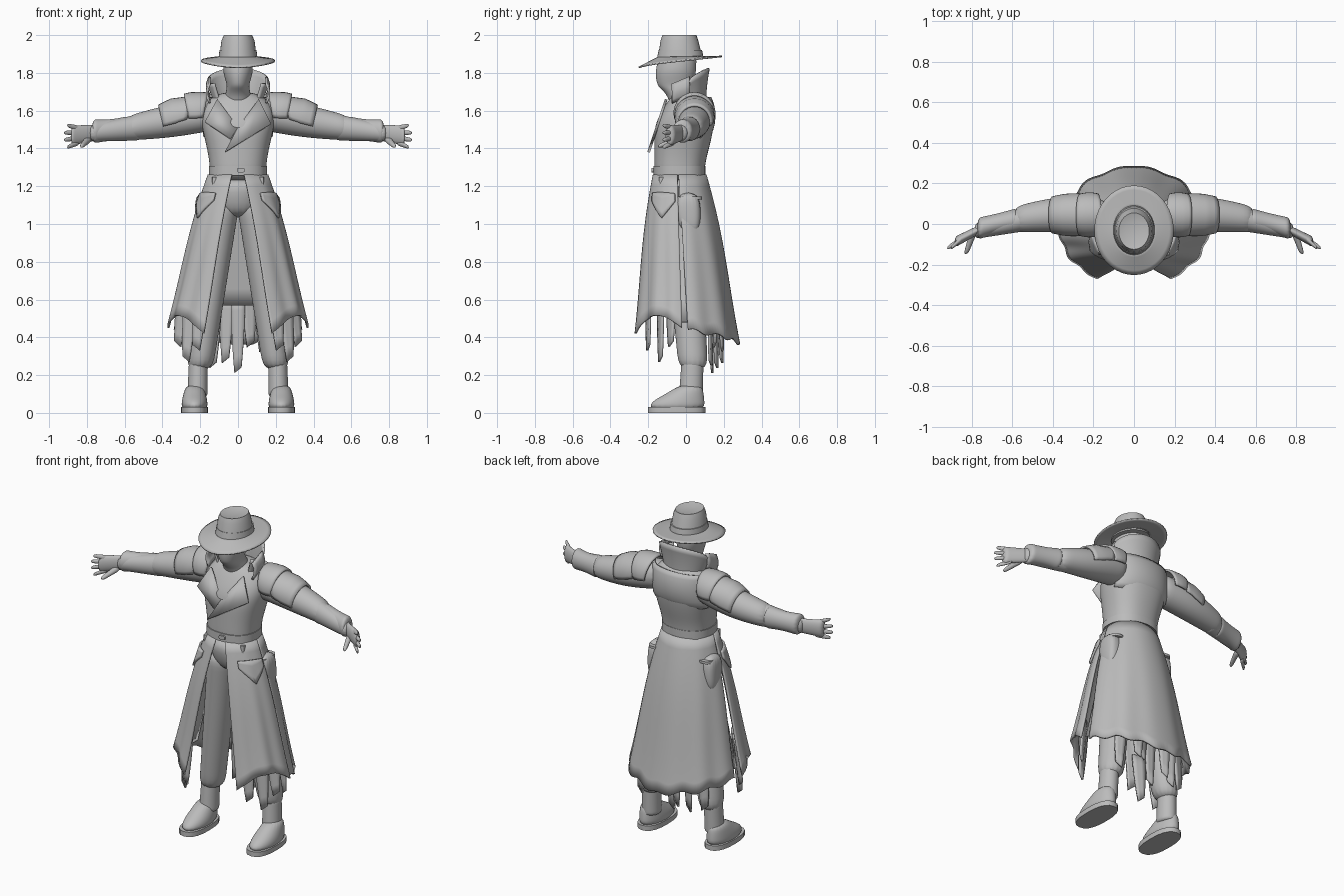
import bpy, bmesh, random
from math import sin, cos, pi, radians, copysign
from mathutils import Vector

random.seed(4)
cube = bpy.data.objects.get("Cube")
if cube:
    bpy.data.objects.remove(cube, do_unlink=True)

grey = bpy.data.materials.new("plain grey")
grey.use_nodes = True
grey.diffuse_color = (.5, .5, .5, 1)
grey.node_tree.nodes["Principled BSDF"].inputs["Base Color"].default_value = grey.diffuse_color


def finish(name, bm, mirror=False, thickness=0, smooth=False):
    """Turn a bmesh into a shaded object with its modifiers."""
    bmesh.ops.recalc_face_normals(bm, faces=bm.faces)
    mesh = bpy.data.meshes.new(name)
    bm.to_mesh(mesh)
    bm.free()
    mesh.materials.append(grey)
    ob = bpy.data.objects.new(name, mesh)
    bpy.context.collection.objects.link(ob)
    bpy.ops.object.select_all(action='DESELECT')
    ob.select_set(True)
    bpy.context.view_layer.objects.active = ob
    if smooth:
        bpy.ops.object.shade_smooth()
    else:
        bpy.ops.object.shade_smooth_by_angle(angle=radians(40))
    if mirror:
        ob.modifiers.new("mirror", 'MIRROR')
    if thickness:
        solid = ob.modifiers.new("thickness", 'SOLIDIFY')
        solid.thickness, solid.offset = thickness, 0
    if smooth:
        rounding = ob.modifiers.new("rounding", 'SUBSURF')
        rounding.levels = rounding.render_levels = 2


def loft(name, rings, axis='z', square=1, mirror=False, smooth=True, sides=20):
    """Skin a row of (centre, half width, half depth) ovals set across an axis."""
    bm = bmesh.new()
    loops = []
    for centre, width, depth in rings:
        loop = []
        for i in range(sides):
            c, s = cos(2 * pi * i / sides), sin(2 * pi * i / sides)
            c = copysign(abs(c) ** square, c) * width
            s = copysign(abs(s) ** square, s) * depth
            offset = {'z': (c, s, 0), 'x': (0, c, s), 'y': (c, 0, s)}[axis]
            loop.append(bm.verts.new(Vector(centre) + Vector(offset)))
        loops.append(loop)
    for low, high in zip(loops, loops[1:]):
        for i in range(sides):
            j = (i + 1) % sides
            bm.faces.new((low[i], low[j], high[j], high[i]))
    bm.faces.new(loops[0])
    bm.faces.new(loops[-1])
    finish(name, bm, mirror, smooth=smooth)


def stack(name, rows, x=0, **style):
    """Upright loft from rows of height, y, half width, half depth."""
    loft(name, [((x, y, z), width, depth) for z, y, width, depth in rows], **style)


def limb(name, start, end, thick, thin, flat=1, axis='x', bulge=0, bow=0, steps=6):
    """Mirrored tapering tube between two points, bowed towards the back."""
    rings = []
    for i in range(steps + 1):
        t = i / steps
        radius = mix(thick, thin, t) + bulge * sin(pi * t)
        centre = Vector(start).lerp(Vector(end), t) + Vector((0, bow * sin(pi * t), 0))
        rings.append((centre, radius * flat, radius))
    loft(name, rings, axis, mirror=True, sides=14)


def sheet(name, surface, columns, rows, thickness=.012, mirror=False):
    """Cloth grid from a function of u and v, each running from nought to one."""
    bm = bmesh.new()
    grid = [[bm.verts.new(surface(i / columns, j / rows)) for i in range(columns + 1)]
            for j in range(rows + 1)]
    for top, low in zip(grid, grid[1:]):
        for i in range(columns):
            bm.faces.new((top[i], top[i + 1], low[i + 1], low[i]))
    bmesh.ops.remove_doubles(bm, verts=bm.verts, dist=.0001)
    finish(name, bm, mirror, thickness)


def mix(a, b, t):
    return a + (b - a) * t


# Hat: drooping brim, tapered crown with a sunken top, band
def brim(u, v):
    a = 2 * pi * u
    return (mix(.09, .195, v) * cos(a), mix(.11, .22, v) * sin(a) - .03,
            1.885 + v * (.024 * sin(a) - .022 - .01 * max(0, -sin(a)) ** 4))


sheet("hat_brim", brim, 40, 5, thickness=.008)
stack("hat_crown", [(1.87, -.03, .1, .12), (1.97, -.035, .088, .1), (2, -.035, .075, .09),
                    (1.99, -.03, .04, .05)], smooth=False, sides=36)
stack("hat_band", [(1.88, -.03, .103, .123), (1.92, -.03, .098, .115)], smooth=False, sides=36)

# Head with a covered, pointed lower face
stack("head", [(1.6, 0, .08, .08), (1.68, -.015, .07, .08), (1.72, -.05, .06, .09), (1.74, -.06, .06, .095),
               (1.8, -.055, .08, .11), (1.84, -.05, .08, .105), (1.92, -.04, .07, .1)])


# Upturned collar, higher at the back, with folded front points
def collar(u, v):
    a = mix(.9, 2 * pi - .9, u)
    back = max(0, -cos(a))
    return (mix(.115, .16 - .015 * back, v) * sin(a), .01 - mix(.09, .11, v * v) * cos(a),
            1.625 + v * (.12 + .08 * back ** .6))


def collar_fold(u, v):
    return .15 + .015 * sin(pi * v), mix(-.075, .02, u), 1.74 + .04 * u - .1 * v


sheet("collar", collar, 28, 6)
sheet("collar_fold", collar_fold, 4, 5, mirror=True)

# Coat body, back yoke and crossed lapels
stack("coat_body", [(1.22, -.035, .15, .135), (1.32, -.035, .15, .135), (1.42, -.02, .17, .15),
                    (1.52, -.01, .195, .16), (1.6, .01, .2, .14), (1.67, .02, .15, .105),
                    (1.7, .01, .07, .06)], square=.85)


def yoke(u, v):
    a = mix(.25, pi - .25, u)
    bulge = sin(pi * mix(.1, 1, v)) ** .5
    return (.185 * cos(a), .015 + (.085 + .05 * bulge) * sin(a) ** .8, 1.67 - v * (.2 + .02 * sin(a)))


def lapel(name, outline):
    bm = bmesh.new()
    bm.faces.new([bm.verts.new((x, -.105 - (1.66 - z) / 3, z)) for x, z in outline])
    finish(name, bm, thickness=.014)


sheet("back_yoke", yoke, 20, 8)
lapel("left_lapel", [(0, 1.51), (.11, 1.66), (.175, 1.53), (.06, 1.46), (-.07, 1.38)])
lapel("right_lapel", [(0, 1.51), (-.11, 1.66), (-.175, 1.54), (-.04, 1.45)])

# Belt, buckle and loops
stack("belt", [(z, -.035, .154, .138) for z in (1.257, 1.307)], square=.85, smooth=False, sides=36)
loft("buckle", [((.015, y, 1.285), .02, .012) for y in (-.17, -.182)], axis='y', square=.5, smooth=False)
stack("belt_loops", [(z, -.13, .012, .014) for z in (1.17, 1.25)], x=.125, square=.5,
      mirror=True, smooth=False)

# Arms and flared cuffs
limb("upper_arms", (.12, .03, 1.585), (.6, .02, 1.505), .09, .064, bulge=.012, bow=.02)
limb("forearms", (.5, .035, 1.515), (.79, -.035, 1.48), .074, .045, flat=.9)
limb("cuffs", (.57, .022, 1.505), (.775, -.025, 1.49), .071, .067, flat=.85, bulge=-.01, bow=.005)


# Layered shoulder pads wrapped over the upper arm
def shoulder_pad(name, inner, outer, radius, height, drop):
    def surface(u, v):
        a = radians(mix(-12, 195, u))
        r = radius + .006 * sin(pi * v) - drop * v / 3
        x = mix(inner, outer, v) + .02 * sin(a) * copysign(1, v - .5)
        return x, .045 + r * cos(a), height - drop * v + r * sin(a)
    sheet(name, surface, 18, 6, mirror=True)


shoulder_pad("inner_shoulder_pads", .18, .265, .1, 1.59, .005)
shoulder_pad("outer_shoulder_pads", .265, .4, .099, 1.58, .04)

# Hands with spread fingers
limb("palms", (.74, -.015, 1.485), (.885, -.09, 1.468), .042, .055, flat=.5)
for k in range(4):
    base = 1.505 - .024 * k
    reach = .905 + .02 * sin(pi * k / 3)
    limb(f"finger_{k + 1}", (.84, -.065, base), (reach, -.12, base + .018 - .015 * k), .016, .01, steps=3)
limb("thumbs", (.79, -.035, 1.45), (.83, -.15, 1.41), .02, .011, axis='y', steps=3)

# Trousers and boots
stack("hips", [(1.25, -.035, .145, .125), (1.14, -.03, .15, .12), (1.03, -.02, .1, .09)])
limb("trouser_legs", (.075, -.03, 1.14), (.205, .04, .22), .1, .08, flat=.9, axis='z', steps=8)
limb("boot_shafts", (.21, .035, .28), (.215, .025, .08), .06, .065, flat=.85, axis='z')
stack("boot_feet", [(.15, .025, .045, .06), (.1, -.005, .06, .1), (.06, -.045, .07, .145),
                    (.01, -.05, .07, .15)], x=.23, mirror=True)
stack("soles", [(z, -.05, .072, .152) for z in (0, .03)], x=.23, square=.8, mirror=True, smooth=False)


# Long coat skirt: waist oval flaring to a wide hem, split at the front
def skirt(waist_start, hem_start, end, hem_width, hem_depth, hem_height, folds):
    def surface(u, v):
        a = radians(mix(waist_start, end, u))
        b = radians(mix(hem_start, end, u))
        waist = Vector((.155 * sin(a), -.035 - .138 * cos(a), 1.26))
        hem = Vector((hem_width * sin(b), -hem_depth * cos(b), hem_height(u)))
        swell = .008 * v * sin(folds * pi * u) * sin(pi * u) + .025 * sin(pi * v) * (1 - v)
        return waist.lerp(hem, v) + Vector((sin(b), -cos(b), 0)) * swell
    return surface


front = skirt(12, 29, 86, .37, .305, lambda u: .42 + .08 * sin(pi * u) + .03 * u, 5)
back = skirt(88, 92, 180, .335, .28, lambda u: .44 - .08 * u + .01 * sin(20 * u), 5)
sheet("front_skirt_panels", front, 30, 14, mirror=True)
sheet("back_skirt_panel", back, 30, 14, mirror=True)


# Pointed pocket flaps and hip pouches
def flap(u, v):
    p = front(mix(.28, .94, u), .125 + v * (.05 + .13 * (1 - abs(2 * u - 1))))
    return p + Vector((p.x, p.y, 0)).normalized() * .012


sheet("pocket_flaps", flap, 12, 4, mirror=True)
stack("hip_pouches", [(1.17, .01, .045, .06), (1.06, .01, .05, .07), (.98, .02, .05, .055),
                      (.94, .03, .03, .02)], x=.18, square=.7, mirror=True)
stack("pouch_lids", [(z, .015, .045, .07) for z in (1.13, 1.145)], x=.17, square=.7,
      mirror=True, smooth=False)


# Inner lining and side gussets
def lining(u, v):
    return (u - .5) * mix(.1, .26, v), mix(.02, .1, v), mix(1.1, .57, v)


def gusset(u, v):
    return mix(.145, .315, v), mix(-.04, .05, u), mix(1.2, .48, v)


sheet("inner_lining", lining, 6, 6)
sheet("side_gussets", gusset, 3, 6, mirror=True)


# Torn strips hanging below the coat
def strip(name, x, y, bottom, turn, mirror=False):
    def surface(u, v):
        across = (u - .5) * .075 * (1 - v * v / 2)
        return (x * mix(1, 1.1, v) + across * cos(turn), y + across * sin(turn),
                mix(.62, bottom, v) + .03 * v * u)
    sheet(name, surface, 3, 5, mirror=mirror)


for k in range(5):
    strip(f"back_strip_{k + 1}", .06 * k - .12, .16 + .03 * sin(k + k),
          random.uniform(.2, .36), random.uniform(-.4, .4))
strip("outer_back_strips", .2, .13, .25, -.3, mirror=True)
strip("corner_strips", .29, -.08, .35, .6, mirror=True)
strip("front_strips", .25, -.135, .27, .4, mirror=True)
strip("inner_front_strips", .2, -.2, .33, .3, mirror=True)
